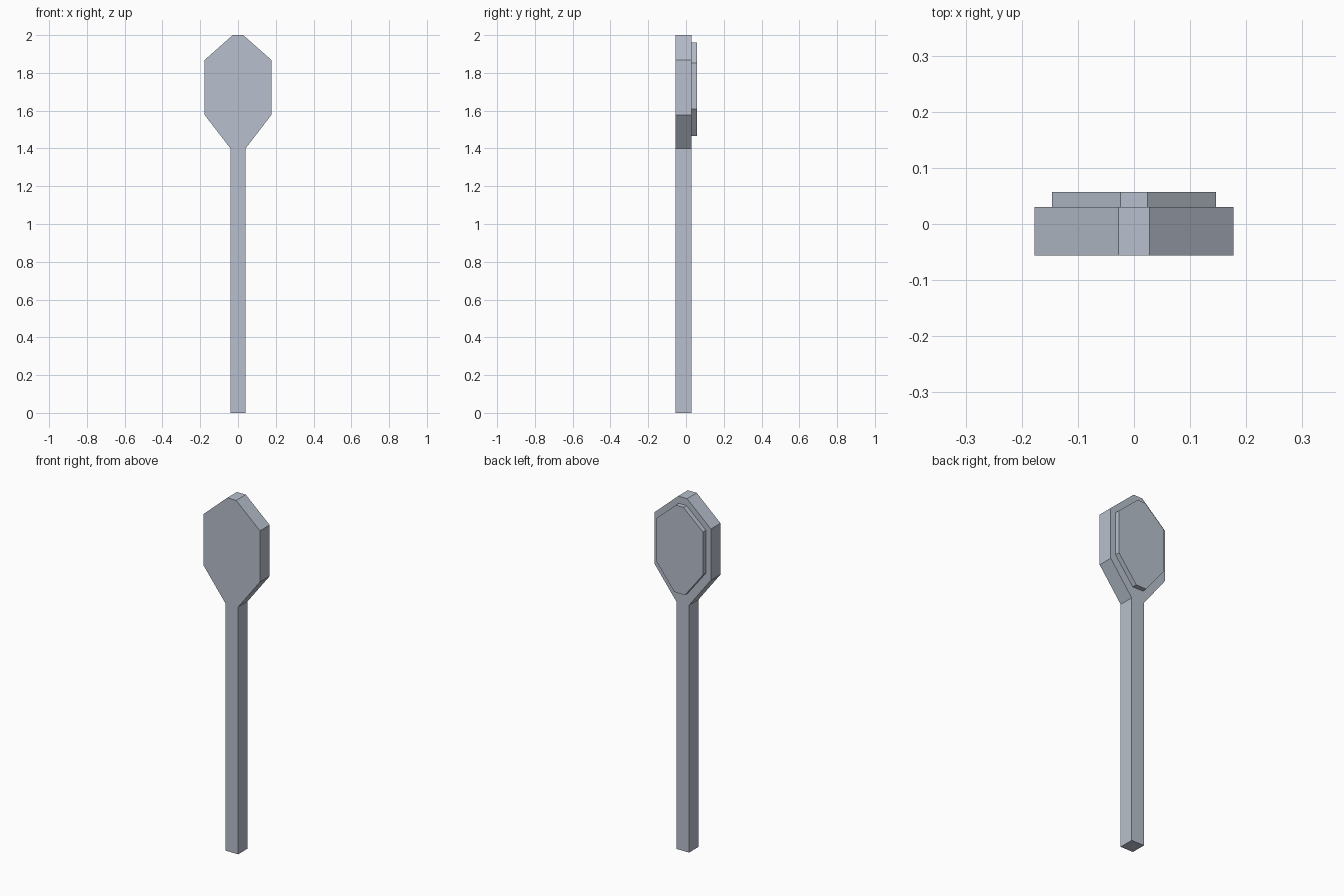
import bpy
import bmesh

cube = bpy.data.objects.get("Cube")
if cube:
    bpy.data.objects.remove(cube, do_unlink=True)

# Single pale steel colour
steel = bpy.data.materials.new("pale_steel")
steel.use_nodes = True
colour = (0.48, 0.53, 0.61, 1)
steel.diffuse_color = colour
steel.node_tree.nodes["Principled BSDF"].inputs["Base Color"].default_value = colour


def slab(name, half_outline, front, back):
    """Mirror a right-hand (x, z) outline, listed upwards, and extrude it along y."""
    outline = half_outline + [(-x, z) for x, z in reversed(half_outline)]
    bm = bmesh.new()
    face = bm.faces.new([bm.verts.new((x, front, z)) for x, z in outline])
    extruded = bmesh.ops.extrude_face_region(bm, geom=[face], use_keep_orig=True)
    moved = [v for v in extruded["geom"] if isinstance(v, bmesh.types.BMVert)]
    bmesh.ops.translate(bm, verts=moved, vec=(0, back - front, 0))
    bmesh.ops.recalc_face_normals(bm, faces=bm.faces)
    mesh = bpy.data.meshes.new(name)
    bm.to_mesh(mesh)
    bm.free()
    mesh.materials.append(steel)
    obj = bpy.data.objects.new(name, mesh)
    bpy.context.collection.objects.link(obj)
    return obj


# Handle and faceted head in one piece
slab("handle_and_head",
     [(0.04, 0), (0.04, 1.4), (0.177, 1.578), (0.177, 1.868), (0.028, 2)],
     -0.056, 0.03)

# Raised plate on the back of the head
slab("raised_back_plate",
     [(0.033, 1.466), (0.146, 1.61), (0.146, 1.853), (0.024, 1.96)],
     0.03, 0.057)
